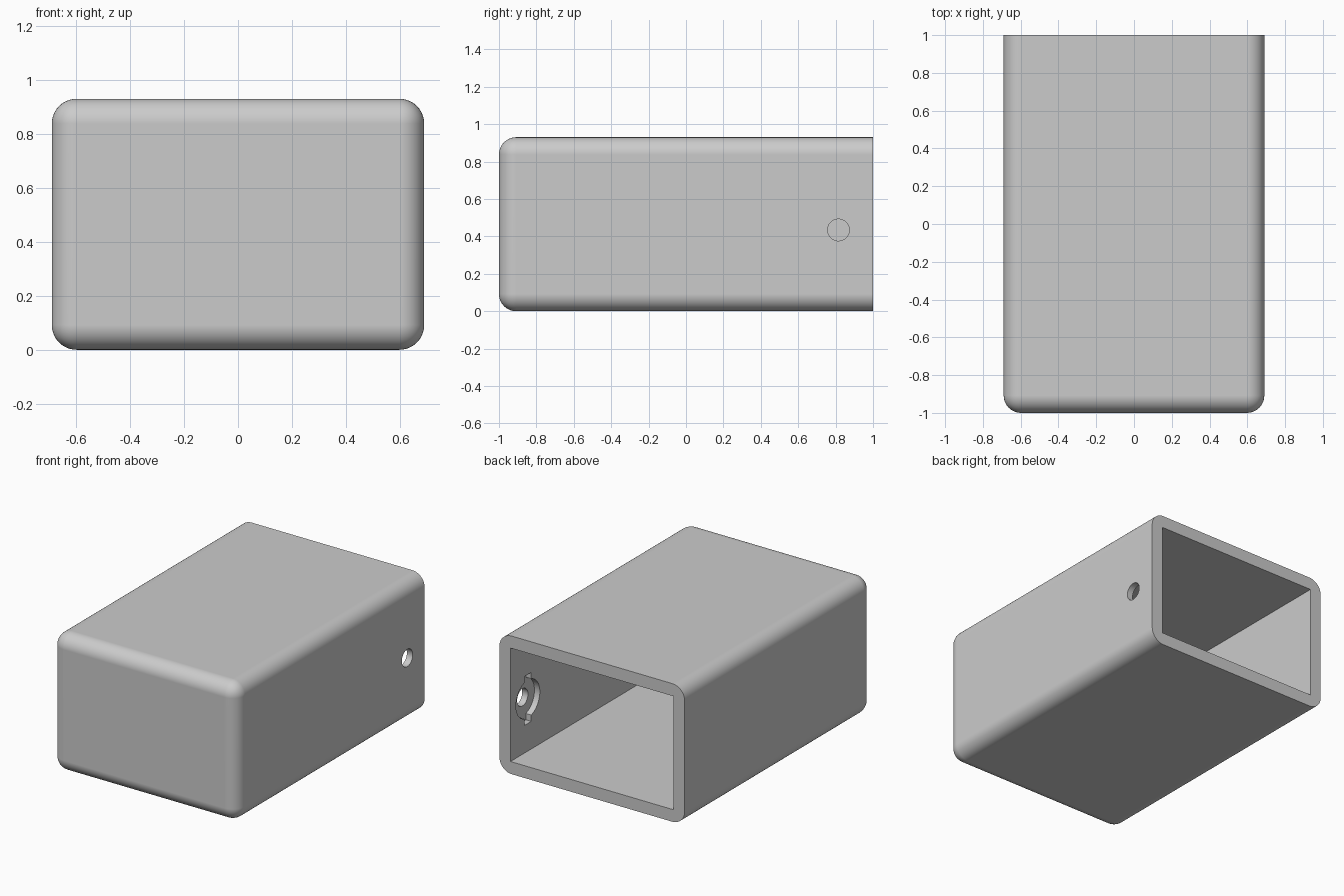
import bpy, bmesh
from math import pi
from mathutils import Matrix, Vector

if "Cube" in bpy.data.objects:
    bpy.data.objects.remove(bpy.data.objects["Cube"])

WIDTH, LENGTH, HEIGHT = 1.38, 2.0, 0.93
WALL, RADIUS = 0.083, 0.092
HOLE_Y, HOLE_Z = 0.815, 0.434
INNER_X = WIDTH / 2 - WALL
RECESS = 0.04

grey = bpy.data.materials.new("light grey")
grey.use_nodes = True
colour = (0.6, 0.6, 0.6, 1)
grey.diffuse_color = colour
grey.node_tree.nodes["Principled BSDF"].inputs["Base Color"].default_value = colour


def finish(name, bm):
    bmesh.ops.recalc_face_normals(bm, faces=bm.faces)
    mesh = bpy.data.meshes.new(name)
    bm.to_mesh(mesh)
    bm.free()
    mesh.materials.append(grey)
    obj = bpy.data.objects.new(name, mesh)
    bpy.context.collection.objects.link(obj)
    return obj


def box(size, centre):
    bm = bmesh.new()
    matrix = Matrix.Translation(centre) @ Matrix.Diagonal((*size, 1))
    bmesh.ops.create_cube(bm, size=1, matrix=matrix)
    return bm


def side_cylinder(name, radius, depth, x):
    bm = bmesh.new()
    matrix = Matrix.Translation((x, HOLE_Y, HOLE_Z)) @ Matrix.Rotation(pi / 2, 4, "Y")
    bmesh.ops.create_cone(bm, cap_ends=True, segments=48, radius1=radius,
                          radius2=radius, depth=depth, matrix=matrix)
    return finish(name, bm)


# Outer shell, rounded everywhere except around the open back
bm = box((WIDTH, LENGTH, HEIGHT), (0, 0, HEIGHT / 2))
rounded = [e for e in bm.edges if any(v.co.y < 0 for v in e.verts)]
bmesh.ops.bevel(bm, geom=rounded, offset=RADIUS, segments=10, profile=0.5,
                affect="EDGES", clamp_overlap=True)
case = finish("case", bm)

# Cutters: cavity, screw hole, round recess and its upright slot
cavity = finish("cavity_cutter", box(
    (WIDTH - 2 * WALL, LENGTH, HEIGHT - 2 * WALL), (0, WALL, HEIGHT / 2)))
hole = side_cylinder("hole_cutter", 0.058, 0.3, WIDTH / 2)
recess = side_cylinder("recess_cutter", 0.127, 2 * RECESS, INNER_X)
slot = finish("slot_cutter", box(
    (2 * RECESS, 0.07, 0.33), (INNER_X, HOLE_Y, HOLE_Z)))

bpy.context.view_layer.objects.active = case
case.select_set(True)
for cutter in (cavity, recess, slot, hole):
    cut = case.modifiers.new(cutter.name, "BOOLEAN")
    cut.operation = "DIFFERENCE"
    cut.solver = "EXACT"
    cut.object = cutter
    bpy.ops.object.modifier_apply(modifier=cut.name)
    bpy.data.objects.remove(cutter)

# Smooth rounded edges with clean flat sides
bpy.ops.object.shade_smooth_by_angle(angle=pi / 6)
weighted = case.modifiers.new("clean_shading", "WEIGHTED_NORMAL")
weighted.keep_sharp = True
